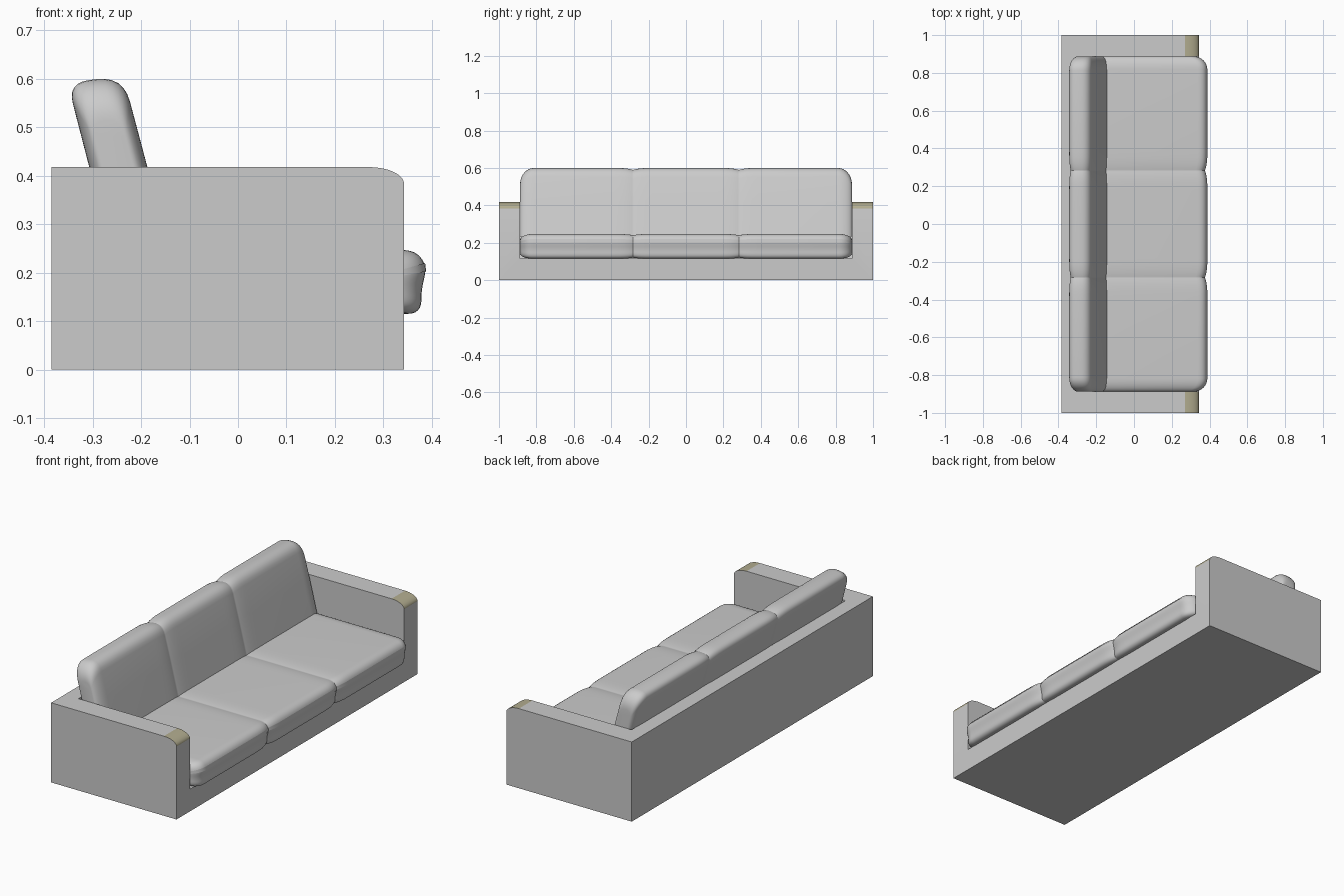
import bpy, bmesh, math

if "Cube" in bpy.data.objects:
    bpy.data.objects.remove(bpy.data.objects["Cube"])


def make_object(name, bm, smooth=True):
    bmesh.ops.recalc_face_normals(bm, faces=bm.faces)
    mesh = bpy.data.meshes.new(name)
    bm.to_mesh(mesh)
    bm.free()
    ob = bpy.data.objects.new(name, mesh)
    bpy.context.collection.objects.link(ob)
    bpy.ops.object.select_all(action='DESELECT')
    ob.select_set(True)
    bpy.context.view_layer.objects.active = ob
    if smooth:
        bpy.ops.object.shade_smooth_by_angle(angle=math.radians(30))
    return ob


def loft(rings):
    """Skin a list of equal closed rings and cap both ends."""
    bm = bmesh.new()
    loops = [[bm.verts.new(p) for p in r] for r in rings]
    n = len(loops[0])
    for a, b in zip(loops, loops[1:]):
        for i in range(n):
            bm.faces.new((a[i], a[(i + 1) % n], b[(i + 1) % n], b[i]))
    bm.faces.new(loops[0])
    bm.faces.new(loops[-1])
    return bm


def prism(profile, y):
    return loft([[(x, s * y, z) for x, z in profile] for s in (-1, 1)])


def rounded(corners, steps=6):
    """Round a polygon given as (x, z, radius) with quadratic curves."""
    out = []
    n = len(corners)
    for i, (x, z, r) in enumerate(corners):
        if r == 0:
            out.append((x, z))
            continue
        ends = []
        for j in (i - 1, (i + 1) % n):
            dx, dz = corners[j][0] - x, corners[j][1] - z
            l = math.hypot(dx, dz)
            ends.append((x + dx / l * r, z + dz / l * r))
        for k in range(steps + 1):
            t = k / steps
            out.append(tuple((1 - t) ** 2 * a + 2 * t * (1 - t) * c + t * t * b
                             for a, c, b in zip(ends[0], (x, z), ends[1])))
    return out


SEAM, END = 0.283, 0.887


def cushion(name, section, pivot, slope, size, end_inset, end_len, seam_inset):
    """Row of three cushions: section swept along y, pinched at seams and ends."""
    px, pz = pivot
    ys = {s * (END - end_len * (1 - math.cos(a * math.pi / 16)))
          for a in range(9) for s in (-1, 1)}
    ys |= {c + s * d for c in (-SEAM, SEAM) for s in (-1, 1)
           for d in (0, 0.005, 0.012, 0.025, 0.045, 0.07, 0.1)}
    ys.add(0)
    rings = []
    for y in sorted(ys):
        e = max(0, (abs(y) - (END - end_len)) / end_len)
        e = 1 - math.sqrt(max(0, 1 - e * e))
        s = max(0, 1 - abs(abs(y) - SEAM) / 0.1) ** 3
        sx, sz = (1 - (e * ei + s * si) / h
                  for ei, si, h in zip(end_inset, seam_inset, size))
        ring = []
        for x, z in section:
            off = x - px - slope * (z - pz)
            z2 = pz + (z - pz) * sz
            ring.append((px + slope * (z2 - pz) + off * sx, y, z2))
        rings.append(ring)
    return make_object(name, loft(rings))


# Frame: side profile with rounded arm fronts, seat well cut out
arc = [(0.27 + 0.073 * math.sin(a * math.pi / 16), 0.383 + 0.035 * math.cos(a * math.pi / 16))
       for a in range(9)]
bm = prism([(0.343, 0), (-0.385, 0), (-0.385, 0.418)] + arc, 1.0)
bm.normal_update()
for f in bm.faces:
    c = f.calc_center_median()
    if c.x > 0.27 and 0.383 < c.z < 0.4179:
        f.material_index = 1
frame = make_object("sofa_frame", bm, smooth=False)
for name, col in (("frame_grey", (0.8, 0.8, 0.8, 1)), ("arm_khaki", (0.45, 0.42, 0.28, 1))):
    mat = bpy.data.materials.new(name)
    mat.diffuse_color = col
    mat.use_nodes = True
    mat.node_tree.nodes["Principled BSDF"].inputs["Base Color"].default_value = mat.diffuse_color
    frame.data.materials.append(mat)

well = make_object("seat_well_cutter", prism(
    [(0.6, 0.117), (-0.235, 0.117), (-0.305, 0.418), (-0.305, 0.7), (0.6, 0.7)], 0.888), False)
well.hide_render = True
cut = frame.modifiers.new("seat_well", 'BOOLEAN')
cut.operation = 'DIFFERENCE'
cut.solver = 'EXACT'
cut.object = well
bpy.context.view_layer.objects.active = frame
bpy.ops.object.modifier_apply(modifier=cut.name)
bpy.data.objects.remove(well)
bpy.ops.object.select_all(action='DESELECT')
frame.select_set(True)
bpy.ops.object.shade_smooth_by_angle(angle=math.radians(30))

# Seat cushions: soft front edge with a slight waist
seat = rounded([(-0.24, 0.118, 0), (0.378, 0.115, 0.028), (0.379, 0.165, 0.015),
                (0.388, 0.205, 0.015), (0.383, 0.247, 0.045), (-0.24, 0.247, 0)])
cushion("seat_cushions", seat, (-0.24, 0.175), 0, (0.625, 0.068),
        (0.07, 0.03), 0.07, (0.013, 0.006))

# Back cushions: leaning, rounded along the top
back = rounded([(-0.265, 0.235, 0), (-0.141, 0.235, 0), (-0.187, 0.418, 0),
                (-0.237, 0.606, 0.055), (-0.352, 0.592, 0.045), (-0.307, 0.418, 0)])
cushion("back_cushions", back, (-0.203, 0.235), -0.25, (0.06, 0.366),
        (0.028, 0.085), 0.075, (0.006, 0.010))
